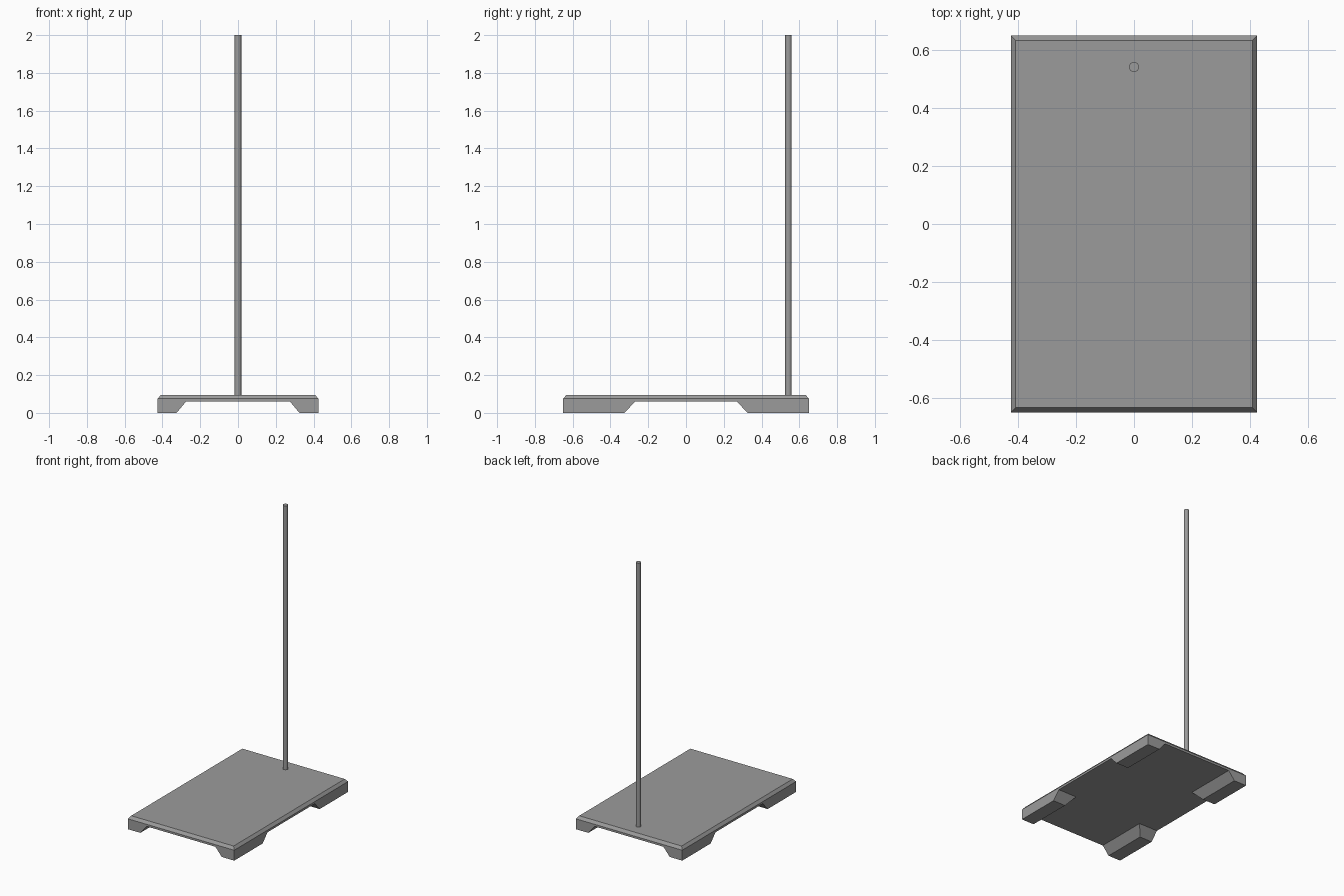
import bpy, bmesh

cube = bpy.data.objects.get("Cube")
if cube:
    bpy.data.objects.remove(cube, do_unlink=True)

HX, HY = 0.425, 0.65            # half width and half depth of the base
UNDER, SHOULDER, TOP = 0.06, 0.075, 0.095
CHAMFER = 0.016

grey = bpy.data.materials.new("grey metal")
grey.use_nodes = True
colour = (0.33, 0.33, 0.33, 1)
grey.diffuse_color = colour
grey.node_tree.nodes["Principled BSDF"].inputs["Base Color"].default_value = colour


def rect(x0, x1, y0, y1, z):
    return [(x0, y0, z), (x1, y0, z), (x1, y1, z), (x0, y1, z)]


def stack(name, rings, cap_top=True):
    """Solid skinned through rectangular rings listed from bottom to top."""
    bm = bmesh.new()
    rows = [[bm.verts.new(p) for p in ring] for ring in rings]
    bm.faces.new(rows[0])
    if cap_top:
        bm.faces.new(rows[-1])
    for low, high in zip(rows, rows[1:]):
        for i in range(4):
            j = (i + 1) % 4
            bm.faces.new((low[i], low[j], high[j], high[i]))
    bmesh.ops.recalc_face_normals(bm, faces=bm.faces)
    mesh = bpy.data.meshes.new(name)
    bm.to_mesh(mesh)
    bm.free()
    mesh.materials.append(grey)
    obj = bpy.data.objects.new(name, mesh)
    bpy.context.collection.objects.link(obj)
    return obj


# Base plate with a chamfered top edge
ix, iy = HX - CHAMFER, HY - CHAMFER
stack("base_plate", [rect(-HX, HX, -HY, HY, UNDER),
                     rect(-HX, HX, -HY, HY, SHOULDER),
                     rect(-ix, ix, -iy, iy, TOP)])

# Corner feet, sloped on their two inner sides
for side, sx in (("left", 1), ("right", -1)):
    for end, sy in (("front", -1), ("back", 1)):
        stack(f"{end}_{side}_foot",
              [rect(sx * 0.325, sx * HX, sy * 0.325, sy * HY, 0),
               rect(sx * 0.275, sx * HX, sy * 0.27, sy * HY, UNDER)])

# Upright rod near the back edge
bottom = TOP - 0.01
bpy.ops.mesh.primitive_cylinder_add(vertices=24, radius=0.0175, depth=2 - bottom,
                                    location=(0, 0.542, (2 + bottom) / 2))
rod = bpy.context.object
rod.name = "upright_rod"
rod.data.materials.append(grey)
bpy.ops.object.shade_smooth_by_angle()
